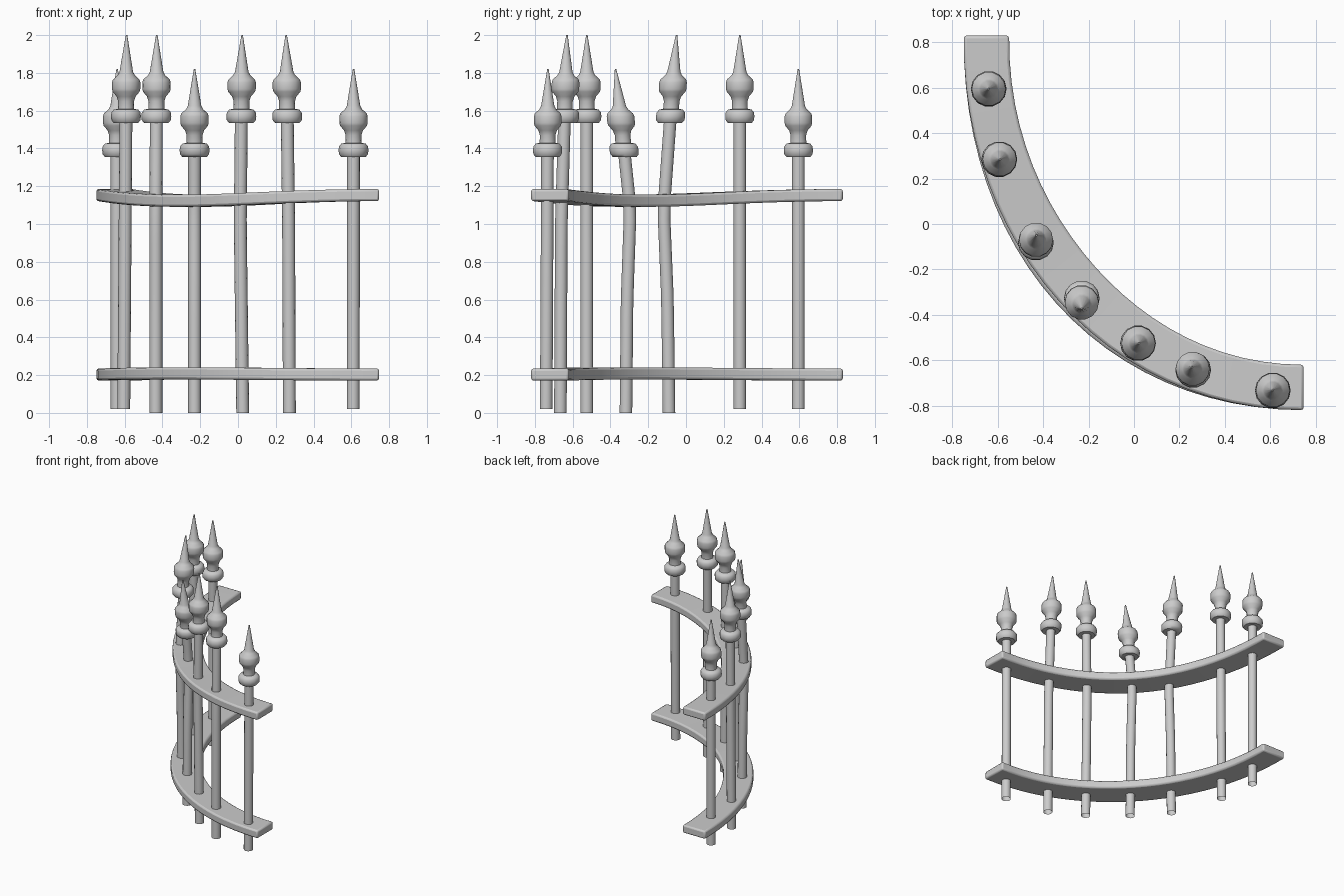
import bpy, math
from mathutils import Vector
from mathutils.geometry import interpolate_bezier

cube = bpy.data.objects.get("Cube")
if cube:
    bpy.data.objects.remove(cube)

grey = bpy.data.materials.new("iron_grey")
grey.use_nodes = True
grey.diffuse_color = (0.6, 0.6, 0.6, 1)
grey.node_tree.nodes["Principled BSDF"].inputs["Base Color"].default_value = (0.6, 0.6, 0.6, 1)


def make(name, verts, faces, angle):
    mesh = bpy.data.meshes.new(name)
    mesh.from_pydata(verts, [], faces)
    mesh.materials.append(grey)
    obj = bpy.data.objects.new(name, mesh)
    bpy.context.collection.objects.link(obj)
    bpy.ops.object.select_all(action='DESELECT')
    obj.select_set(True)
    bpy.context.view_layer.objects.active = obj
    bpy.ops.object.shade_smooth_by_angle(angle=math.radians(angle))
    return obj


def loft(rings, n):
    """Quads between consecutive rings of n points."""
    return [(i * n + j, i * n + (j + 1) % n, (i + 1) * n + (j + 1) % n, (i + 1) * n + j)
            for i in range(rings - 1) for j in range(n)]


# Spear finial: radius and depth below the tip
FINIAL = [(0.034, 0.465), (0.065, 0.465), (0.077, 0.45), (0.079, 0.43), (0.077, 0.41),
          (0.065, 0.395), (0.043, 0.39), (0.042, 0.35), (0.05, 0.325), (0.071, 0.30),
          (0.075, 0.285), (0.075, 0.25), (0.07, 0.235), (0.045, 0.212), (0.036, 0.195),
          (0.004, 0.0)]
SIDES = 14


def picket(name, tip, bottom, path):
    """Round bar with a finial; its centre follows (z, x, y) points."""
    def centre(z):
        for a, b in zip(path, path[1:]):
            if z <= b[0]:
                break
        t = (z - a[0]) / (b[0] - a[0])
        return a[1] + (b[1] - a[1]) * t, a[2] + (b[2] - a[2]) * t

    collar = tip - 0.465
    profile = [(0.034, bottom + (collar - bottom) * k / 12) for k in range(12)]
    profile += [(r, tip - d) for r, d in FINIAL]
    verts = []
    for r, z in profile:
        cx, cy = centre(z)
        for k in range(SIDES):
            a = math.tau * k / SIDES
            verts.append((cx + r * math.cos(a), cy + r * math.sin(a), z))
    faces = loft(len(profile), SIDES)
    faces.append(tuple(range(len(verts) - SIDES, len(verts))))
    make(name, verts, faces, 50)


TALL, SHORT = 2.0, 1.82
picket("picket_1", SHORT, 0.02, [(0, -0.64, 0.595), (2, -0.64, 0.595)])
picket("picket_2", TALL, 0.02, [(0, -0.605, 0.285), (2, -0.59, 0.285)])
picket("picket_3", TALL, 0, [(0, -0.435, -0.09), (0.6, -0.435, -0.098),
                             (1.08, -0.435, -0.118), (2, -0.43, -0.05)])
picket("picket_4", SHORT, 0, [(0, -0.23, -0.318), (0.6, -0.23, -0.312),
                              (1.08, -0.23, -0.295), (1.82, -0.23, -0.373)])
picket("picket_5", TALL, 0, [(0, 0.025, -0.525), (1.0, 0.012, -0.525), (2, 0.022, -0.525)])
picket("picket_6", TALL, 0, [(0, 0.272, -0.665), (1.0, 0.268, -0.66), (2, 0.255, -0.63)])
picket("picket_7", SHORT, 0.02, [(0, 0.61, -0.74), (2, 0.612, -0.73)])


def rail(name, z, lift, shift):
    """Curved flat bar, rising by lift and moving inward by shift at mid length."""
    ctrl = [Vector(p) for p in ((-0.65, 0.83), (-0.66, -0.05), (-0.07, -0.72), (0.747, -0.72))]
    pts = interpolate_bezier(*ctrl, 25)
    verts = []
    last = len(pts) - 1
    for i, p in enumerate(pts):
        t = (pts[min(i + 1, last)] - pts[max(i - 1, 0)]).normalized()
        if i == 0:
            t = Vector((0, -1))
        elif i == last:
            t = Vector((1, 0))
        n = Vector((-t.y, t.x))
        bump = math.sin(math.pi * i / last) ** 2
        half = 0.1 + 0.01 * bump
        for s, h in ((-1, -1), (1, -1), (1, 1), (-1, 1)):
            q = p + n * (s * half + shift * bump)
            verts.append((q.x, q.y, z + lift * bump + h * 0.032))
    faces = loft(len(pts), 4)
    faces += [(3, 2, 1, 0), tuple(range(len(verts) - 4, len(verts)))]
    obj = make(name, verts, faces, 40)
    bevel = obj.modifiers.new("soft_edges", 'BEVEL')
    bevel.width = 0.012
    bevel.segments = 2
    bevel.limit_method = 'ANGLE'
    bevel.angle_limit = math.radians(40)


rail("lower_rail", 0.203, 0.006, 0.0)
rail("upper_rail", 1.153, -0.03, 0.015)
